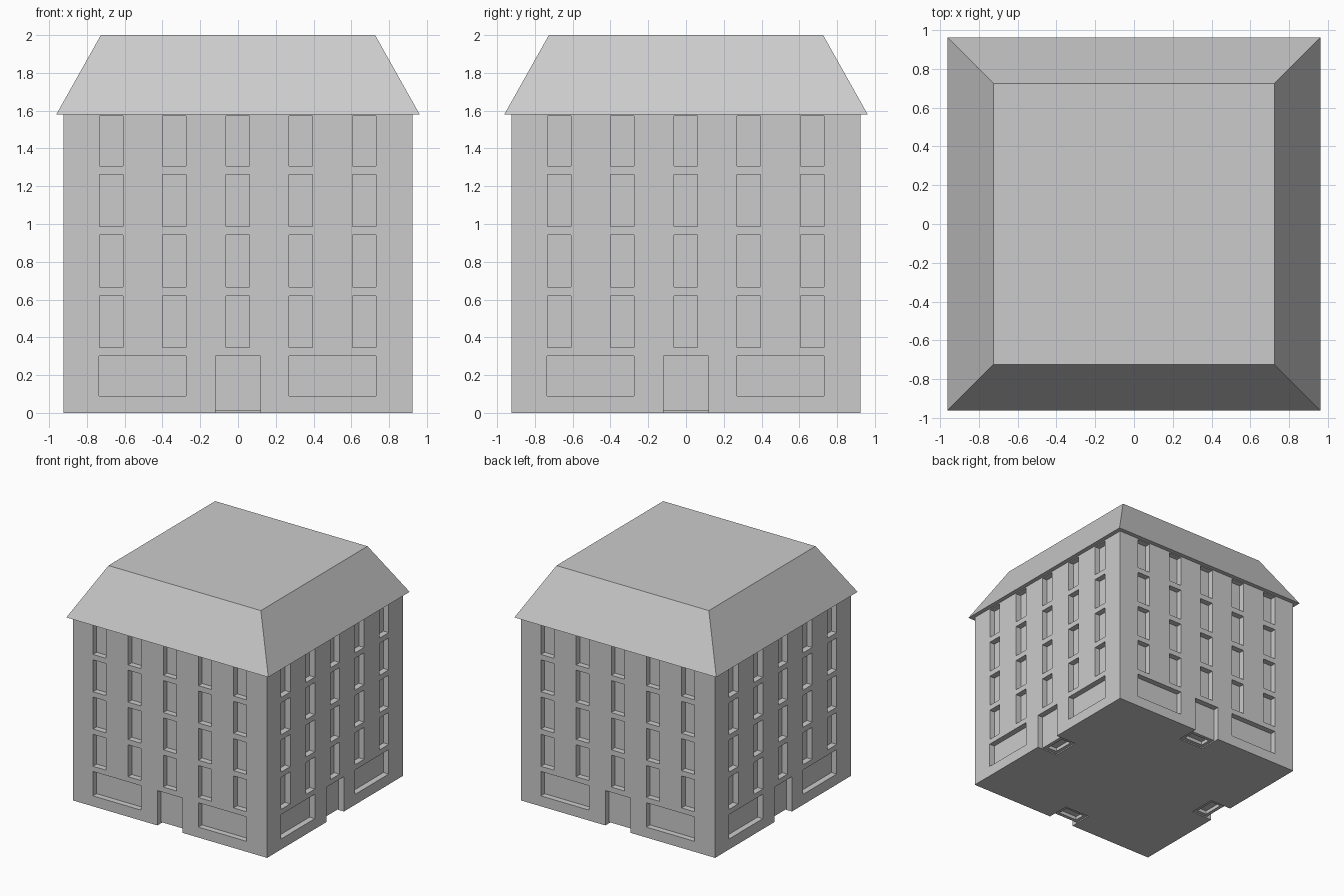
import bpy
import bmesh
from math import pi
from mathutils import Matrix, Vector

if "Cube" in bpy.data.objects:
    bpy.data.objects.remove(bpy.data.objects["Cube"])

WALL = 0.925      # half width of the walls
EAVES = 1.58      # height where the roof starts
RECESS = 0.05     # depth of windows and doors

plaster = bpy.data.materials.new("plain_grey")
plaster.use_nodes = True
grey = (0.6, 0.6, 0.6, 1)
plaster.diffuse_color = grey
plaster.node_tree.nodes["Principled BSDF"].inputs["Base Color"].default_value = grey


def add_box(bm, low, high, turn=Matrix()):
    low, high = Vector(low), Vector(high)
    size = high - low
    place = turn @ Matrix.Translation((low + high) / 2) @ Matrix.Diagonal((*size, 1))
    bmesh.ops.create_cube(bm, size=1, matrix=place)


def finish(bm, name):
    bmesh.ops.recalc_face_normals(bm, faces=bm.faces)
    mesh = bpy.data.meshes.new(name)
    bm.to_mesh(mesh)
    bm.free()
    obj = bpy.data.objects.new(name, mesh)
    bpy.context.collection.objects.link(obj)
    mesh.materials.append(plaster)
    return obj


# Walls: a plain block
bm = bmesh.new()
add_box(bm, (-WALL, -WALL, 0), (WALL, WALL, EAVES))
walls = finish(bm, "walls")

# Openings, repeated on all four sides
bm = bmesh.new()
outer, inner = -WALL - 0.1, -WALL + RECESS
for side in range(4):
    turn = Matrix.Rotation(side * pi / 2, 4, "Z")

    def cut(x0, x1, z0, z1, back=inner, front=outer):
        add_box(bm, (x0, front, z0), (x1, back, z1), turn)

    # Four floors of five windows
    for column in range(-2, 3):
        x = column * 0.335 - 0.002
        for floor in range(4):
            z = 0.345 + floor * 0.321
            cut(x - 0.062, x + 0.062, z, min(z + 0.275, EAVES - 0.008))
    # Wide shop windows
    for x in (-0.505, 0.5):
        cut(x - 0.23, x + 0.23, 0.09, 0.3)
    # Door, with a shallow hollow behind it under the floor
    cut(-0.12, 0.12, -0.1, 0.3)
    cut(-0.12, 0.12, -0.1, 0.01, -WALL + 0.2, -WALL + 0.02)
    cut(-0.09, 0.09, -0.1, 0.04, -WALL + 0.17, -WALL + 0.08)
cutter = finish(bm, "openings_cutter")
cutter.hide_render = True

carve = walls.modifiers.new("openings", "BOOLEAN")
carve.operation = "DIFFERENCE"
carve.solver = "EXACT"
carve.use_self = True
carve.object = cutter
bpy.context.view_layer.objects.active = walls
bpy.ops.object.modifier_apply(modifier=carve.name)
bpy.data.objects.remove(cutter)

# Roof: overhanging frustum with a flat top
bm = bmesh.new()
add_box(bm, (-0.962, -0.962, EAVES), (0.962, 0.962, 2))
for vert in bm.verts:
    if vert.co.z > 1.9:
        vert.co.x *= 0.726 / 0.962
        vert.co.y *= 0.726 / 0.962
finish(bm, "roof")
